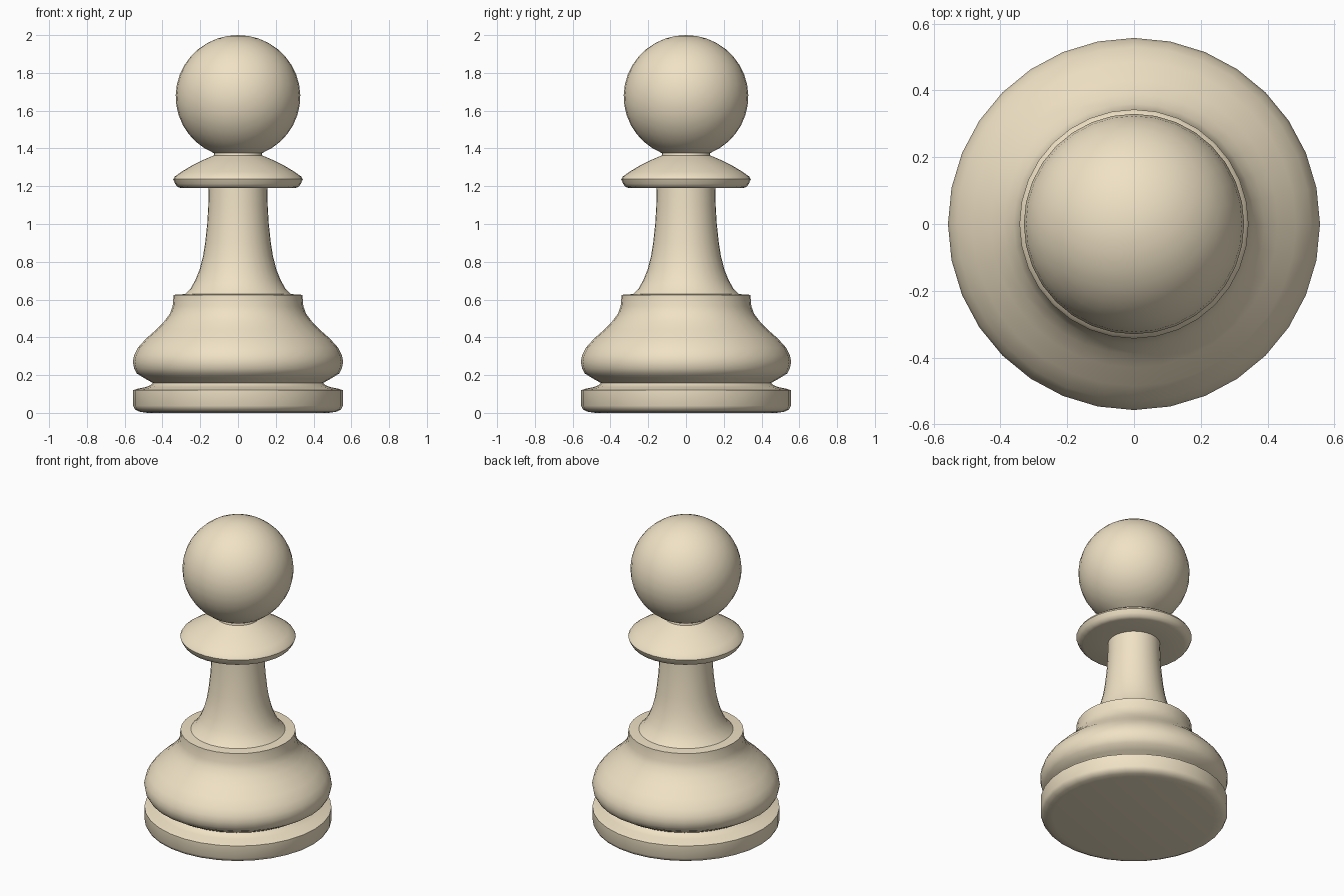
import bpy, bmesh
from math import sin, cos, pi, radians

if "Cube" in bpy.data.objects:
    bpy.data.objects.remove(bpy.data.objects["Cube"])

SIDES = 32


def lathe(name, profile):
    """Turn an (r, z) profile, listed bottom to top, around the z axis."""
    bm = bmesh.new()
    rings = []
    for r, z in profile:
        if r == 0:
            rings.append([bm.verts.new((0, 0, z))] * SIDES)
        else:
            rings.append([bm.verts.new((r * cos(2 * pi * i / SIDES), r * sin(2 * pi * i / SIDES), z))
                          for i in range(SIDES)])
    for a, b in zip(rings, rings[1:]):
        for i in range(SIDES):
            j = (i + 1) % SIDES
            corners = [a[i], a[j], b[j], b[i]]
            bm.faces.new(list(dict.fromkeys(corners)))
    mesh = bpy.data.meshes.new(name)
    bm.to_mesh(mesh)
    bm.free()
    obj = bpy.data.objects.new(name, mesh)
    bpy.context.collection.objects.link(obj)
    # Smooth shading with sharp turned edges
    bpy.ops.object.select_all(action='DESELECT')
    obj.select_set(True)
    bpy.context.view_layer.objects.active = obj
    bpy.ops.object.shade_smooth_by_angle(angle=radians(40))
    # Wood colour
    mesh.materials.append(wood)
    return obj


wood = bpy.data.materials.new("pale_wood")
wood.diffuse_color = (0.87, 0.76, 0.56, 1)
wood.use_nodes = True
wood.node_tree.nodes["Principled BSDF"].inputs["Base Color"].default_value = wood.diffuse_color

# Foot disc with rounded lower edge and groove above
lathe("foot", [(0, 0), (0.48, 0), (0.52, 0.006), (0.545, 0.018), (0.555, 0.038),
               (0.555, 0.12), (0.535, 0.127), (0.49, 0.136), (0.465, 0.146), (0.45, 0.158)])

# Bulging lower body up to the shoulder ledge
lathe("body", [(0.45, 0.158), (0.495, 0.183), (0.535, 0.208), (0.55, 0.235), (0.557, 0.27),
               (0.55, 0.305), (0.53, 0.345), (0.485, 0.395), (0.43, 0.443), (0.39, 0.485),
               (0.36, 0.525), (0.346, 0.565), (0.341, 0.625), (0.28, 0.629)])

# Tapering stem
lathe("stem", [(0.28, 0.629), (0.25, 0.66), (0.225, 0.705), (0.203, 0.76), (0.185, 0.83),
               (0.174, 0.90), (0.163, 1.0), (0.157, 1.1), (0.155, 1.19)])

# Collar and short neck
lathe("collar", [(0.155, 1.19), (0.30, 1.19), (0.32, 1.196), (0.333, 1.213), (0.343, 1.237),
                 (0.335, 1.251), (0.30, 1.276), (0.24, 1.312), (0.18, 1.341), (0.128, 1.363),
                 (0.125, 1.38)])

# Ball head
start = -1.175
steps = 16
head = [(0.33 * cos(t), 1.675 + 0.325 * sin(t))
        for t in (start + (pi / 2 - start) * k / steps for k in range(steps))]
lathe("head", [(0.125, 1.38)] + head + [(0, 2.0)])
